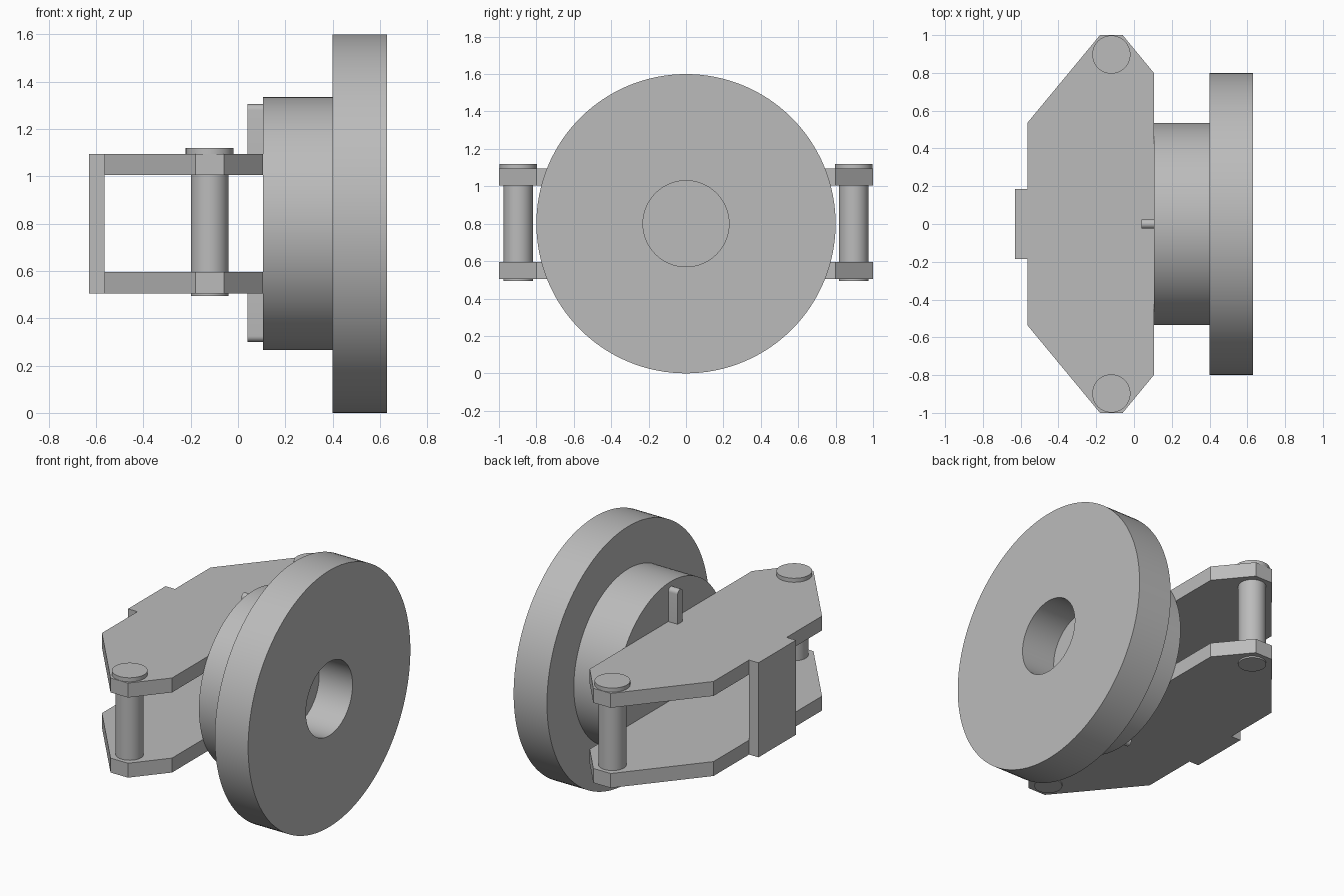
import bpy, bmesh, math
from mathutils import Matrix, Vector

cube = bpy.data.objects.get("Cube")
if cube:
    bpy.data.objects.remove(cube, do_unlink=True)

steel = bpy.data.materials.new("plain grey")
steel.use_nodes = True
GREY = (0.5, 0.5, 0.5, 1)
steel.diffuse_color = GREY
steel.node_tree.nodes["Principled BSDF"].inputs["Base Color"].default_value = GREY


def finish(name, bm, smooth=False):
    bmesh.ops.remove_doubles(bm, verts=bm.verts, dist=1e-5)
    bmesh.ops.recalc_face_normals(bm, faces=bm.faces)
    mesh = bpy.data.meshes.new(name)
    bm.to_mesh(mesh)
    bm.free()
    mesh.materials.append(steel)
    obj = bpy.data.objects.new(name, mesh)
    bpy.context.collection.objects.link(obj)
    if smooth:
        bpy.ops.object.select_all(action="DESELECT")
        obj.select_set(True)
        bpy.context.view_layer.objects.active = obj
        bpy.ops.object.shade_smooth_by_angle(angle=math.radians(30))
    return obj


def lathe(name, profile, origin, axis, steps):
    """Spin (distance along axis, radius) points about an axis through origin."""
    bm = bmesh.new()
    axis, origin = Vector(axis), Vector(origin)
    side = Vector((0, 1, 0))
    verts = [bm.verts.new(origin + axis * a + side * r) for a, r in profile]
    edges = [bm.edges.new(pair) for pair in zip(verts, verts[1:])]
    bmesh.ops.spin(bm, geom=verts + edges, cent=origin, axis=axis,
                   angle=math.tau, steps=steps, use_merge=True)
    return finish(name, bm, True)


def extrude_outline(name, outline, z0, z1, smooth=False):
    bm = bmesh.new()
    face = bm.faces.new([bm.verts.new((x, y, z0)) for x, y in outline])
    top = bmesh.ops.extrude_face_region(bm, geom=[face])["geom"]
    bmesh.ops.translate(bm, vec=(0, 0, z1 - z0),
                        verts=[v for v in top if isinstance(v, bmesh.types.BMVert)])
    return finish(name, bm, smooth)


def box(name, lo, hi):
    return extrude_outline(name, [(lo[0], lo[1]), (hi[0], lo[1]),
                                  (hi[0], hi[1]), (lo[0], hi[1])], lo[2], hi[2])


# Wheel flange with its hub and a blind bore
lathe("flanged_hub", [(0.105, 0), (0.105, 0.535), (0.4, 0.535), (0.4, 0.8),
                      (0.63, 0.8), (0.63, 0.23), (0.4, 0.23), (0.4, 0)],
      (0, 0, 0.8), (1, 0, 0), 128)

# Pair of yoke plates, outline mirrored across y
half = [(0.105, 0.8), (-0.06, 1), (-0.18, 1), (-0.565, 0.535)]
outline = half + [(x, -y) for x, y in reversed(half)]
for name, z in (("lower_plate", 0.505), ("upper_plate", 1.005)):
    extrude_outline(name, outline, z, z + 0.09)

# Bridge joining the plates at the rear
box("bridge", (-0.63, -0.185, 0.505), (-0.565, 0.185, 1.095))

# Headed pins at both ends
for name, y in (("right_pin", -0.897), ("left_pin", 0.897)):
    lathe(name, [(0.495, 0), (0.495, 0.079), (1.095, 0.079), (1.095, 0.101),
                 (1.12, 0.101), (1.12, 0)], (-0.12, y, 0), (0, 0, 1), 48)

# Round-ended keys on the hub face, above and below the plates
R = 0.025


def key(name, root, tip):
    """Extrude a rounded tab from the hub face outwards along -x."""
    bm = bmesh.new()
    up = 1 if tip > root else -1
    pts = [(R * math.cos(i * math.pi / 12), tip - up * R + up * R * math.sin(i * math.pi / 12))
           for i in range(13)] + [(-R, root), (R, root)]
    face = bm.faces.new([bm.verts.new((0.105, y, z)) for y, z in pts])
    out = bmesh.ops.extrude_face_region(bm, geom=[face])["geom"]
    bmesh.ops.translate(bm, vec=(-0.065, 0, 0),
                        verts=[v for v in out if isinstance(v, bmesh.types.BMVert)])
    return finish(name, bm, True)


key("upper_key", 1.09, 1.305)
key("lower_key", 0.51, 0.3)
